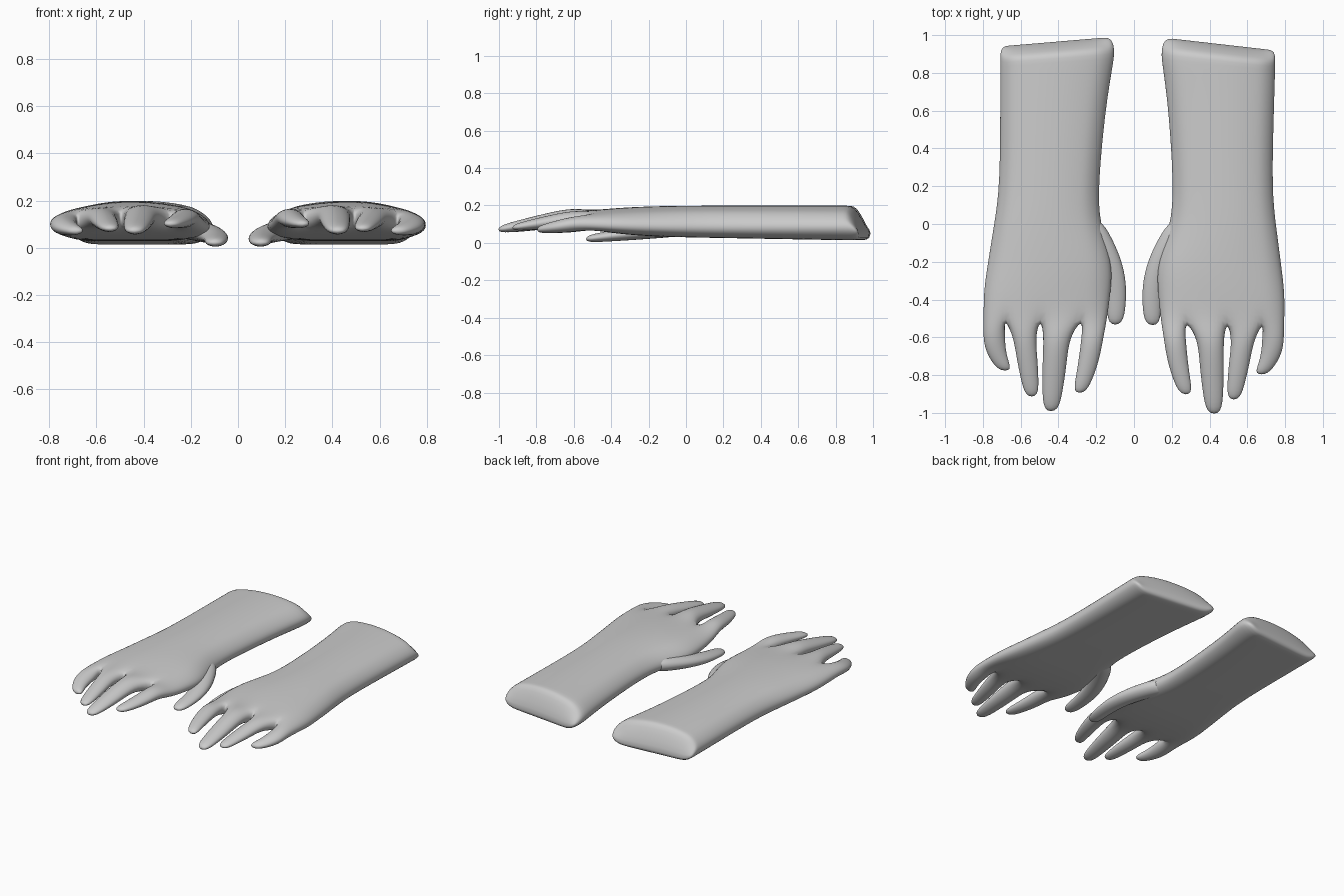
import bpy, bmesh, math
from mathutils import Matrix, Vector

cube = bpy.data.objects.get("Cube")
if cube:
    bpy.data.objects.remove(cube)

skin = bpy.data.materials.new("plain grey")
skin.use_nodes = True
grey = (0.6, 0.6, 0.6, 1)
skin.diffuse_color = grey
skin.node_tree.nodes["Principled BSDF"].inputs["Base Color"].default_value = grey

# Distance along the arm and the thumb-side edge there, from cuff to knuckles
thumb_side = ((0.95, 0.12), (0.9, 0.09), (0.7, 0.14), (0.2, 0.19),
              (0, 0.18), (-0.2, 0.11), (-0.35, 0.12), (-0.5, 0.14))

# Webs between the fingers as fractions of the palm width, plus finger middles
webs = (0, 0.2, 0.54, 0.83, 1)
columns = [webs[0]]
for left, right in zip(webs, webs[1:]):
    columns += [(left + right) / 2, right]

# Root, tip, sideways bend and half width of each digit
fingers = (
    ((0.22, -0.6, 0.13), (0.29, -0.9, 0.1), -0.01, 0.06),
    ((0.41, -0.6, 0.14), (0.44, -1, 0.07), 0, 0.07),
    ((0.58, -0.6, 0.13), (0.54, -0.92, 0.08), 0, 0.06),
    ((0.74, -0.58, 0.1), (0.68, -0.78, 0.07), 0.02, 0.06),
)
thumb = ((0.25, 0.04, 0.09), (0.1, -0.54, 0.02), -0.065, 0.07)


def bridge(bm, first, second):
    for i in range(len(first)):
        j = (i + 1) % len(first)
        bm.faces.new((first[i], first[j], second[j], second[i]))


def palm_ring(bm, y, inner):
    # The outline flares and the palm arches from the wrist to the knuckles
    reach = max(0, -y)
    outer = 0.71 + 0.16 * min(max(0.2 - y, 0), 0.55)
    side = 0.09 + 0.06 * reach ** 2
    top = 0.2 - 0.1 * reach ** 2
    bottom = 0.03 - 0.018 * max(0, y) + 0.16 * reach ** 2
    # The cuff ends on a slant and reaches further back underneath
    lean = max(0, y - 0.85) * 0.4
    upper, lower = [], []
    for u in columns:
        dome = max(0, 1 - abs(2 * u - 1) ** 2.3) ** 0.6
        flat = min(1, dome * 1.6)
        x = inner + (outer - inner) * u
        end = y + (0.05 * (0.5 - u) if lean else 0)
        high = side + 0.02
        low = side - 0.03
        upper.append(bm.verts.new((x, end - lean, high + (top - high) * dome)))
        lower.append(bm.verts.new((x, end + lean, low + (bottom - low) * flat)))
    return upper, lower


def digit(bm, ring, root, tip, bend, width, steps):
    # Tapered six-sided tube, grown from an open ring of the palm if given
    for step in range(steps + 1):
        t = step / steps
        centre = Vector(root).lerp(Vector(tip), t)
        centre.x += bend * math.sin(math.pi * t)
        wide = width * (1 - 0.4 * t ** 2)
        thick = 0.75 * width * (1 - 0.6 * t ** 1.5)
        outline = [(side * wide, up * thick * (0.5 if side else 1.1))
                   for up in (1, -1) for side in (-up, 0, up)]
        new = [bm.verts.new(centre + Vector((dx, 0, dz))) for dx, dz in outline]
        if ring:
            bridge(bm, ring, new)
        else:
            bm.faces.new(new)
        ring = new
    bm.faces.new(ring)


def build_hand(name, matrix):
    bm = bmesh.new()
    rings = [palm_ring(bm, y, inner) for y, inner in thumb_side]
    loops = [upper + lower[::-1] for upper, lower in rings]
    for first, second in zip(loops, loops[1:]):
        bridge(bm, first, second)

    # Closed cuff
    upper, lower = rings[0]
    for i in range(len(upper) - 1):
        bm.faces.new((upper[i], upper[i + 1], lower[i + 1], lower[i]))

    # Fingers grow out of the knuckles and share the webs between them
    upper, lower = rings[-1]
    for i, finger in enumerate(fingers):
        span = slice(2 * i, 2 * i + 3)
        digit(bm, upper[span] + lower[span][::-1], *finger, steps=3)
    digit(bm, None, *thumb, steps=5)

    bm.transform(matrix)
    bmesh.ops.recalc_face_normals(bm, faces=bm.faces)
    mesh = bpy.data.meshes.new(name)
    bm.to_mesh(mesh)
    bm.free()
    mesh.materials.append(skin)
    mesh.shade_smooth()
    hand = bpy.data.objects.new(name, mesh)
    bpy.context.collection.objects.link(hand)
    subsurf = hand.modifiers.new("smooth_skin", 'SUBSURF')
    subsurf.levels = subsurf.render_levels = 2


# The left hand is turned slightly from an exact mirror of the right
build_hand("right_hand", Matrix.Scale(-1, 4, (1, 0, 0)))
build_hand("left_hand", Matrix.Translation((0.014, 0, 0)) @ Matrix.Rotation(-0.03, 4, 'Z'))
